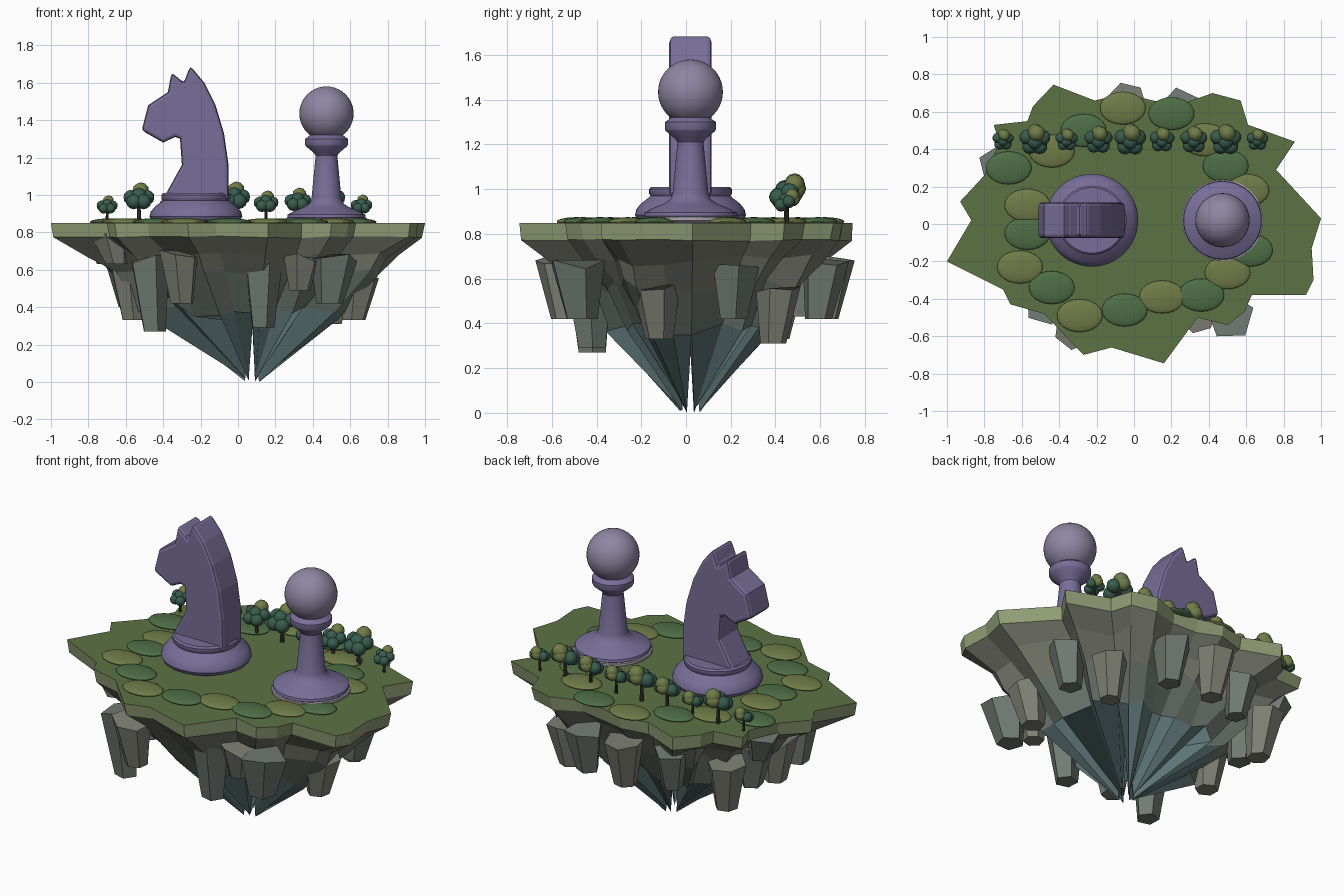
import bpy, bmesh, math, random
from mathutils import Vector, Matrix, Color

random.seed(7)
cube = bpy.data.objects.get("Cube")
if cube:
    bpy.data.objects.remove(cube, do_unlink=True)

GROUND = 0.85


def material(name, red, green, blue):
    mat = bpy.data.materials.new(name)
    rgba = (*Color((red / 255, green / 255, blue / 255)).from_srgb_to_scene_linear(), 1)
    mat.use_nodes = True
    mat.diffuse_color = rgba
    shader = next(n for n in mat.node_tree.nodes if n.type == "BSDF_PRINCIPLED")
    shader.inputs["Base Color"].default_value = rgba
    shader.inputs["Roughness"].default_value = 0.8
    return mat


grass = material("grass", 92, 114, 68)
rim = material("turf_edge", 144, 156, 116)
stone = material("stone", 126, 128, 116)
deep_stone = material("deep_stone", 112, 122, 114)
teal_stone = material("teal_stone", 96, 120, 122)
light_leaf = material("light_leaf", 112, 124, 72)
dark_leaf = material("dark_leaf", 78, 110, 70)
pine_leaf = material("pine_leaf", 56, 92, 78)
bark = material("bark", 62, 58, 48)
purple = material("purple", 120, 110, 152)
pale_purple = material("pale_purple", 142, 134, 162)
pale = material("pale_trim", 176, 166, 178)


def make_object(name, bm, mats, smooth=False):
    bmesh.ops.recalc_face_normals(bm, faces=bm.faces)
    mesh = bpy.data.meshes.new(name)
    bm.to_mesh(mesh)
    bm.free()
    for mat in mats:
        mesh.materials.append(mat)
    obj = bpy.data.objects.new(name, mesh)
    bpy.context.collection.objects.link(obj)
    if smooth:
        bpy.ops.object.select_all(action="DESELECT")
        obj.select_set(True)
        bpy.context.view_layer.objects.active = obj
        bpy.ops.object.shade_smooth_by_angle(angle=math.radians(35))
    return obj


def bridge(bm, lower, upper, mat_index=0):
    count = len(lower)
    for i in range(count):
        j = (i + 1) % count
        bm.faces.new((lower[i], lower[j], upper[j], upper[i])).material_index = mat_index


def lathe(name, profile, location, mat, sides=48):
    bm = bmesh.new()
    rings = []
    for radius, z in profile:
        rings.append([bm.verts.new((radius * math.cos(math.tau * i / sides),
                                    radius * math.sin(math.tau * i / sides), z))
                      for i in range(sides)])
    for low, high in zip(rings, rings[1:]):
        bridge(bm, low, high)
    bm.faces.new(rings[0])
    bm.faces.new(rings[-1])
    obj = make_object(name, bm, [mat], smooth=True)
    obj.location = location
    return obj


# Island: jagged turf outline and tapering rings
outline = [(1, .03), (.76, .29), (.86, .44), (.61, .53), (.57, .66), (.42, .7),
           (.25, .64), (.1, .66), (-.05, .7), (-.21, .66), (-.43, .745), (-.54, .63),
           (-.57, .55), (-.75, .53), (-.72, .43), (-.8, .26), (-.93, .12), (-.87, .02),
           (-1, -.2), (-.7, -.35), (-.66, -.43), (-.48, -.48), (-.27, -.7), (-.12, -.66),
           (.16, -.745), (.34, -.5), (.5, -.54), (.59, -.47), (.63, -.38), (.92, -.38),
           (.96, -.3), (.95, -.13)]
centre = Vector((.075, .02))
points = [Vector(p) for p in outline]
bm = bmesh.new()
rings = [[bm.verts.new((p.x, p.y, GROUND)) for p in points]]
for scale, z, wobble in ((.985, .775, .01), (.84, .68, .04), (.71, .57, .05), (.52, .37, .05)):
    ring = []
    for p in points:
        q = centre + (p - centre) * (scale + random.uniform(-wobble, wobble))
        ring.append(bm.verts.new((q.x, q.y, z + random.uniform(-wobble, wobble) * .7)))
    rings.append(ring)

# Tip: eight shards parted by narrow clefts
SECTOR = math.tau / 8
turns = [math.atan2(*(p - centre).yx) / SECTOR for p in points]
clefts = {min(range(len(points)), key=lambda i: abs((turns[i] - k + 4) % 8 - 4))
          for k in range(8)}
tips = []
for i, p in enumerate(points):
    angle = (math.floor(turns[i]) + .5) * SECTOR
    q = centre + Vector((math.cos(angle), math.sin(angle))) * random.uniform(.038, .048)
    z = random.uniform(0, .03) if i != 1 else 0
    if i in clefts:
        q, z = centre + (p - centre) * .04, random.uniform(.26, .32)
    tips.append(bm.verts.new((q.x, q.y, z)))
rings.append(tips)
for (high, low), mat_index in zip(zip(rings, rings[1:]), (1, 2, 2, 3, 4)):
    bridge(bm, low, high, mat_index)
bm.faces.new(rings[0])
make_object("island", bm, [grass, rim, stone, deep_stone, teal_stone])

# Hanging rocks under the rim: x, y, top, bottom, half width
hanging = [(-.45, -.42, .66, .27, .11), (-.3, -.54, .69, .42, .11), (.13, -.42, .64, .29, .11),
           (.33, -.46, .67, .49, .1), (.49, -.47, .67, .42, .13), (.62, -.12, .57, .33, .11),
           (.63, .21, .68, .42, .11), (.5, .39, .57, .31, .1),
           (.24, .59, .68, .42, .11), (-.03, .62, .69, .42, .11), (-.28, .53, .66, .43, .1),
           (-.55, .4, .63, .33, .11), (-.58, .2, .65, .4, .11), (-.56, -.05, .62, .33, .11),
           (-.7, .3, .8, .63, .1), (-.65, -.24, .8, .63, .1)]
for n, (x, y, top, bottom, width) in enumerate(hanging):
    bm = bmesh.new()
    bmesh.ops.create_cone(bm, cap_ends=True, segments=5 + n % 2, radius1=width * .58,
                          radius2=width, depth=top - bottom)
    lean = Vector((x, y)) * .05
    for v in bm.verts:
        if v.co.z > 0:
            v.co.z += random.uniform(-.03, .02)
            v.co.xy += lean
    bmesh.ops.rotate(bm, verts=bm.verts, matrix=Matrix.Rotation(random.uniform(-.3, .3), 3, "Z"))
    rock = make_object("hanging_rock", bm, [stone if n % 2 else deep_stone])
    rock.location = (x, y, (top + bottom) / 2)

# Ring of flat shrubs, alternating light and dark
shrubs = [(.2, .59), (-.06, .62), (-.27, .5), (-.44, .39), (-.67, .3), (-.57, .1),
          (-.57, -.05), (-.61, -.23), (-.44, -.34), (-.29, -.49), (-.05, -.46), (.15, -.39),
          (.36, -.38), (.5, -.26), (.62, -.14), (.6, .18), (.49, .31), (.38, .45)]
for n, (x, y) in enumerate(shrubs):
    bm = bmesh.new()
    bmesh.ops.create_uvsphere(bm, u_segments=24, v_segments=12, radius=1)
    shrub = make_object("shrub", bm, [light_leaf if n % 2 else dark_leaf], smooth=True)
    shrub.location = (x, y, GROUND + .005)
    shrub.scale = (.122, .088, .02)

# Row of small trees sharing one mesh
bm = bmesh.new()


def blob(x, y, z, radius, mat_index):
    made = bmesh.ops.create_icosphere(bm, subdivisions=2, radius=radius,
                                      matrix=Matrix.Translation((x, y, z)))
    for face in {f for v in made["verts"] for f in v.link_faces}:
        face.material_index = mat_index


bmesh.ops.create_cone(bm, cap_ends=True, segments=8, radius1=.012, radius2=.008, depth=.14,
                      matrix=Matrix.Translation((0, 0, .07)))
for k in range(5):
    angle = math.tau * k / 5 + .3
    blob(.045 * math.cos(angle), .045 * math.sin(angle), .13 + .02 * math.sin(angle),
         .041, 2 if k == 1 else 1)
blob(0, -.01, .145, .042, 1)
blob(.01, .035, .172, .045, 2)
first = make_object("tree", bm, [bark, pine_leaf, light_leaf], smooth=True)
sizes = (.68, 1, .72, .9, 1.02, .8, .87, 1, .7)
for n, size in enumerate(sizes):
    tree = first if n == 0 else first.copy()
    if n:
        bpy.context.collection.objects.link(tree)
    tree.location = (-.7 + .17 * n, .45, GROUND)
    tree.scale = (size,) * 3

# Pawn: trim ring, turned body, round head
pawn_spot = (.473, .02, GROUND)
lathe("pawn_trim", [(.2, 0), (.217, .01), (.217, .025), (.2, .03)], pawn_spot, pale)
lathe("pawn_body", [(.19, 0), (.21, .03), (.207, .045), (.17, .065), (.12, .085), (.09, .105),
                    (.08, .13), (.058, .36), (.068, .375), (.11, .41), (.115, .42),
                    (.115, .45), (.1, .46), (.075, .48)], pawn_spot, purple)
bm = bmesh.new()
bmesh.ops.create_uvsphere(bm, u_segments=40, v_segments=20, radius=.145)
head = make_object("pawn_head", bm, [pale_purple], smooth=True)
head.location = (.473, .02, 1.435)

# Knight: turned base and bevelled horse head slab
lathe("knight_base", [(.21, 0), (.238, .015), (.248, .035), (.242, .06), (.222, .085),
                      (.19, .11), (.178, .12), (.185, .13), (.185, .15), (.175, .16)],
      (-.225, .02, GROUND), purple)
horse = [(-.4, .98), (-.3, 1.16), (-.31, 1.3), (-.335, 1.31), (-.4, 1.28), (-.515, 1.345),
         (-.48, 1.48), (-.375, 1.55), (-.355, 1.655), (-.29, 1.6), (-.255, 1.69),
         (-.18, 1.6), (-.12, 1.48), (-.075, 1.33), (-.052, 1.17), (-.05, .97)]
bm = bmesh.new()
front, back = [[bm.verts.new((x, y, z)) for x, z in horse] for y in (-.075, .115)]
bridge(bm, front, back)
bm.faces.new(front)
bm.faces.new(back)
knight = make_object("knight_head", bm, [purple])
bevel = knight.modifiers.new("soft_edges", "BEVEL")
bevel.width = .018
bevel.segments = 2
bevel.limit_method = "ANGLE"
bevel.angle_limit = math.radians(75)
